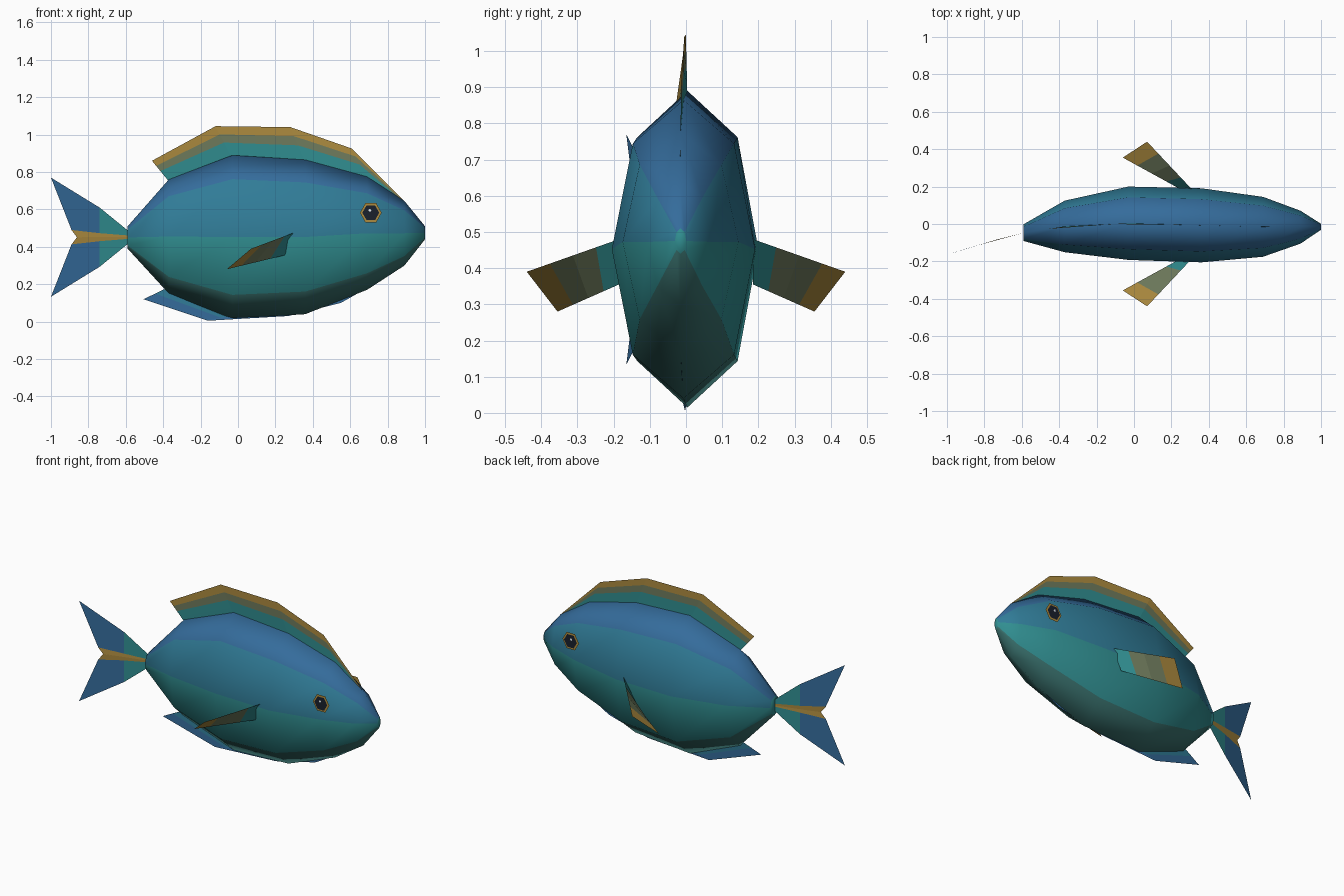
import bpy, math

if "Cube" in bpy.data.objects:
    bpy.data.objects.remove(bpy.data.objects["Cube"])

COLORS = {
    "blue": (0.035, 0.15, 0.33), "blue_teal": (0.03, 0.2, 0.31),
    "teal": (0.03, 0.27, 0.28), "belly": (0.04, 0.16, 0.15),
    "gold": (0.42, 0.26, 0.05), "olive": (0.16, 0.2, 0.11),
    "pupil": (0.01, 0.014, 0.025), "glint": (0.8, 0.85, 0.9),
}
MATS = {}
for key, c in COLORS.items():
    MATS[key] = bpy.data.materials.new(key)
    MATS[key].diffuse_color = (*c, 1)

# spine sway: x -> y
SPINE = [(-1, -.165), (-.89, -.13), (-.74, -.085), (-.59, -.046), (-.37, -.013),
         (-.03, .004), (.36, -.007), (.69, -.015), (.89, -.017), (1, -.015)]


def sway(x):
    for (x0, y0), (x1, y1) in zip(SPINE, SPINE[1:]):
        if x <= x1:
            return y0 + (y1 - y0) * (x - x0) / (x1 - x0)
    return SPINE[-1][1]


def make(name, verts, faces, mats, smooth=False):
    me = bpy.data.meshes.new(name)
    me.from_pydata(verts, [], faces)
    names = list(dict.fromkeys(mats))
    for n in names:
        me.materials.append(MATS[n])
    for p, m in zip(me.polygons, mats):
        p.material_index = names.index(m)
        p.use_smooth = smooth
    me.update()
    ob = bpy.data.objects.new(name, me)
    bpy.context.collection.objects.link(ob)
    return ob


def lerp(a, b, t):
    return tuple(p + (q - p) * t for p, q in zip(a, b))


def strip(name, base, tip, bands):
    """Sheet between two edges, split into coloured bands from base to tip."""
    n, rows = len(base), len(bands)
    verts = [lerp(a, b, r / rows) for r in range(rows + 1) for a, b in zip(base, tip)]
    faces, mats = [], []
    for r, m in enumerate(bands):
        for i in range(n - 1):
            k = r * n + i
            faces.append((k, k + 1, k + n + 1, k + n))
            mats.append(m)
    return make(name, verts, faces, mats)


def on_spine(pts):
    return [(x, sway(x), z) for x, z in pts]


# body: octagonal rings (x, bottom, top, half width)
RINGS = [(-.59, .39, .51, .045), (-.37, .15, .76, .138), (-.03, .015, .89, .196),
         (.36, .04, .865, .198), (.69, .17, .775, .16), (.89, .30, .645, .088),
         (1, .44, .51, .016)]
verts, faces, mats = [], [], []
band = ["blue", "blue_teal", "teal", "belly"]
for x, lo, hi, w in RINGS:
    for k in range(8):
        a = k * math.pi / 4
        verts.append((x, sway(x) + w * math.sin(a), (lo + hi) / 2 + (hi - lo) / 2 * math.cos(a)))
for r in range(len(RINGS) - 1):
    for k in range(8):
        a, b = r * 8 + k, r * 8 + (k + 1) % 8
        faces.append((a, a + 8, b + 8, b))
        mats.append(band[k if k < 4 else 7 - k])
faces += [tuple(range(8)), tuple(range(len(verts) - 1, len(verts) - 9, -1))]
mats += ["teal", "teal"]
make("body", verts, faces, mats, True)

# dorsal fin
strip("dorsal_fin",
      on_spine([(-.37, .75), (-.03, .87), (.36, .845), (.69, .755), (.89, .625)]),
      on_spine([(-.46, .86), (-.12, 1.045), (.28, 1.04), (.61, .925), (.88, .655)]),
      ["teal", "teal", "olive", "gold"])

# bottom fin
strip("anal_fin",
      on_spine([(-.38, .18), (-.03, .04), (.36, .06), (.6, .15), (.69, .19)]),
      on_spine([(-.505, .12), (-.16, .005), (.27, .03), (.55, .1), (.63, .145)]),
      ["blue_teal", "blue"])

# tail fin: upper lobe mirrored to lower lobe
lobe = [(-.58, .48), (-.74, .61), (-1, .77), (-.89, .49), (-.86, .45),
        (-.58, .45), (-.58, .46), (-.74, .473)]
pts = on_spine(lobe + [(x, .903 - z) for x, z in lobe])
quads = [(0, 1, 7, 6), (1, 2, 3, 7), (6, 7, 3, 4, 5)]
make("tail_fin", pts, quads + [tuple(i + 8 for i in reversed(q)) for q in quads],
     ["teal", "blue", "gold"] * 2)

for side, s in (("right", -1), ("left", 1)):
    # pectoral fins
    strip("pectoral_fin_" + side,
          [(.31, s * .185, .48), (.25, s * .185, .355)],
          [(.07, s * .44, .39), (-.06, s * .355, .28)],
          ["teal", "olive", "olive", "gold"])
    # eyes: stacked flat hexagons
    ev, ef, em = [], [], []
    for r, cx, cz, d, m in ((.058, .71, .582, .161, "gold"), (.045, .71, .582, .164, "pupil"),
                            (.008, .705, .595, .166, "glint")):
        i0 = len(ev)
        for k in range(6):
            a = -s * k * math.pi / 3
            ev.append((cx + r * math.cos(a), -.02 + s * d, cz + r * math.sin(a) * 1.02))
        ef.append(tuple(range(i0, i0 + 6)))
        em.append(m)
    make("eye_" + side, ev, ef, em)

for m in bpy.data.materials:
    if m.users and not m.is_grease_pencil:
        m.use_nodes = True
        m.node_tree.nodes["Principled BSDF"].inputs["Base Color"].default_value = m.diffuse_color
